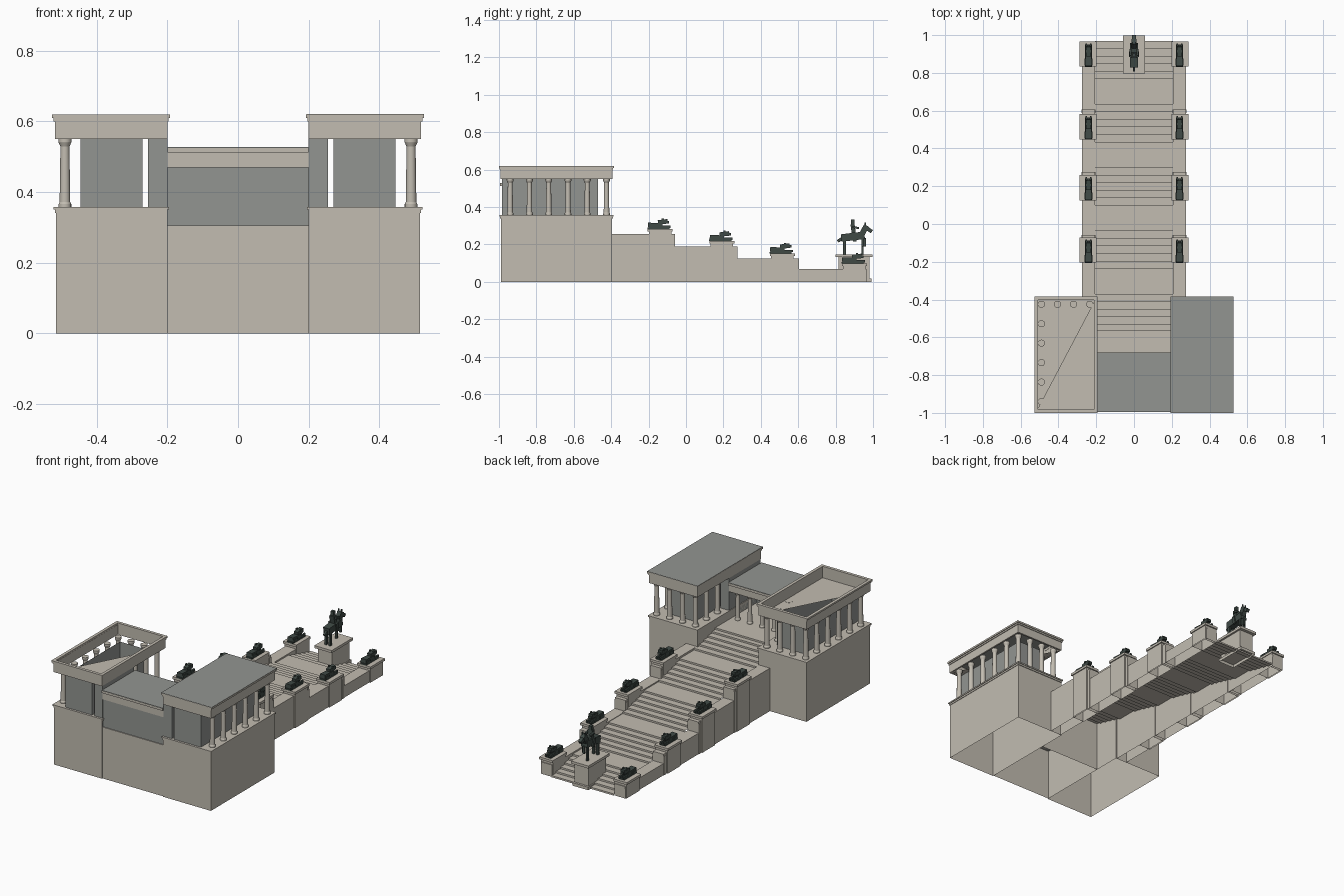
import bpy, bmesh, math
from mathutils import Vector, Matrix

cube = bpy.data.objects.get("Cube")
if cube:
    bpy.data.objects.remove(cube, do_unlink=True)


def material(name, rgb):
    m = bpy.data.materials.new(name)
    m.use_nodes = True
    m.diffuse_color = (*rgb, 1)
    m.node_tree.nodes["Principled BSDF"].inputs["Base Color"].default_value = (*rgb, 1)
    return m


STONE = material("pale stone", (.54, .505, .44))
GREY = material("grey stone", (.29, .30, .285))
BRONZE = material("dark bronze", (.05, .068, .06))


def finish(name, bm, mats):
    bmesh.ops.recalc_face_normals(bm, faces=bm.faces)
    me = bpy.data.meshes.new(name)
    bm.to_mesh(me)
    bm.free()
    for m in mats:
        me.materials.append(m)
    ob = bpy.data.objects.new(name, me)
    bpy.context.collection.objects.link(ob)
    return ob


def add_box(bm, x, y, z, tilt=0, skip=""):
    """Box from ranges; skip drops its top (t) or bottom (b) face."""
    size = Vector((x[1] - x[0], y[1] - y[0], z[1] - z[0]))
    mid = Vector((sum(x), sum(y), sum(z))) / 2
    mat = Matrix.Translation(mid) @ Matrix.Rotation(tilt, 4, "X") @ Matrix.Diagonal((*size, 1))
    verts = bmesh.ops.create_cube(bm, size=1, matrix=mat)["verts"]
    faces = {f for v in verts for f in v.link_faces}
    for f in faces:
        f.normal_update()
    drop = [f for f in faces if ("t" in skip and f.normal.z > .9) or ("b" in skip and f.normal.z < -.9)]
    bmesh.ops.delete(bm, geom=drop, context="FACES")


def box(name, x, y, z, mat=STONE, skip=""):
    bm = bmesh.new()
    add_box(bm, sorted(x), y, z, skip=skip)
    return finish(name, bm, [mat])


def side(s, a, b):
    return sorted((s * a, s * b))


def frame(name, x, y, z, t):
    """Hollow rectangular ring of wall thickness t."""
    bm = bmesh.new()
    add_box(bm, x, (y[0], y[0] + t), z)
    add_box(bm, x, (y[1] - t, y[1]), z)
    for a in (x[0], x[1] - t):
        add_box(bm, (a, a + t), (y[0] + t, y[1] - t), z)
    return finish(name, bm, [STONE])


def column(name, x, y, z0, z1, r):
    """Tapered shaft with a moulded foot and capital."""
    h = z1 - z0
    profile = [(1.2, 0), (1.2, .04), (1, .07), (.85, .88), (1.15, .93), (1.25, .95), (1.25, 1)]
    bm = bmesh.new()
    rings = [[bm.verts.new((x + r * k * math.cos(i * math.tau / 16), y + r * k * math.sin(i * math.tau / 16), z0 + h * t))
              for i in range(16)] for k, t in profile]
    for a, b in zip(rings, rings[1:]):
        for i in range(16):
            bm.faces.new((a[i], a[i - 1], b[i - 1], b[i]))
    bm.faces.new(rings[0])
    bm.faces.new(rings[-1])
    ob = finish(name, bm, [STONE])
    for p in ob.data.polygons:
        p.use_smooth = len(p.vertices) == 4
    for e in ob.data.edges:
        a, b = (ob.data.vertices[i].co.z for i in e.vertices)
        e.use_edge_sharp = abs(a - b) < .0001


# Side pavilions
for s, tag in ((1, "left"), (-1, "right")):
    box(tag + "_podium", side(s, .2, .515), (-.99, -.395), (0, .34), skip="b")
    box(tag + "_podium_lip", side(s, .199, .518), (-.994, -.391), (.34, .35))
    box(tag + "_podium_ledge", side(s, .196, .522), (-.998, -.387), (.35, .358))
    box(tag + "_chamber_wall", side(s, .27, .446), (-.985, -.47), (.358, .55), GREY, skip="tb")
    box(tag + "_inner_wall", side(s, .2, .255), (-.985, -.69), (.30, .55), GREY)
    spots = [(.49, -.94 + .103 * i) for i in range(6)]
    spots += [(x, -.425) for x in (.405, .32, .235)]
    spots += [(.235, y) for y in (-.528, -.631)]
    for i, (x, y) in enumerate(spots):
        column(f"{tag}_column_{i + 1}", s * x, y, .358, .552, .015)
    frame(tag + "_entablature", side(s, .2, .518), (-.992, -.393), (.55, .60), .01)
    frame(tag + "_cornice_lower", side(s, .197, .522), (-.996, -.389), (.60, .609), .014)
    frame(tag + "_cornice_upper", side(s, .193, .527), (-1, -.385), (.609, .619), .018)
    # Three-cornered ceiling panel
    bm = bmesh.new()
    bm.faces.new([bm.verts.new((s * x, y, .551)) for x, y in ((.202, -.395), (.202, -.99), (.516, -.99))])
    finish(tag + "_ceiling_panel", bm, [STONE])
box("left_roof", (.194, .526), (-.999, -.386), (.614, .6205), GREY)

# Central block and portico
box("central_podium", (-.2, .2), (-.985, -.56), (0, .305), skip="b")
box("portico_wall", (-.2, .2), (-.98, -.95), (.305, .47), GREY)
box("portico_beam", (-.2, .2), (-.985, -.69), (.47, .512))
box("portico_cornice", (-.2, .2), (-.995, -.68), (.512, .525))
box("portico_roof", (-.199, .199), (-.994, -.681), (.523, .5275), GREY)
for i in range(5):
    column(f"portico_column_{i + 1}", -.16 + .08 * i, -.715, .305, .472, .013)

# Staircase: five flights with landings, open underneath
STEPS, RISE, RUN = 6, .061, .2
path = [(-.57, 5 * RISE)]
for k in range(5):
    y, z = -.57 + .335 * k, (5 - k) * RISE
    for i in range(STEPS):
        yy = y + RUN * i / (STEPS - 1)
        path += [(yy, z - RISE * i / STEPS), (yy, z - RISE * (i + 1) / STEPS)]
bm = bmesh.new()
rows = [[bm.verts.new((x, y, max(z, 0))) for x in (-.206, .206)] for y, z in path]
for a, b in zip(rows, rows[1:]):
    if (a[0].co - b[0].co).length > .0001:
        bm.faces.new((a[0], a[1], b[1], b[0]))
finish("staircase", bm, [STONE])


# Reclining beast, facing the foot of the stairs
def beast(name, x, y, z):
    bm = bmesh.new()
    add_box(bm, (x - .018, x + .018), (y - .068, y + .05), (z, z + .008))
    add_box(bm, (x - .017, x + .017), (y - .065, y + .012), (z + .008, z + .032), -.05)
    add_box(bm, (x - .013, x + .013), (y - .012, y + .04), (z + .026, z + .05), .12)
    add_box(bm, (x - .009, x + .009), (y + .03, y + .048), (z + .03, z + .043))
    for d in (-.012, .012):
        add_box(bm, (x + d - .005, x + d + .005), (y, y + .056), (z + .006, z + .018))
        add_box(bm, (x + d - .004, x + d + .004), (y + .008, y + .02), (z + .046, z + .056))
        add_box(bm, (x + d * 1.4 - .005, x + d * 1.4 + .005), (y - .062, y - .025), (z + .006, z + .022))
    finish(name, bm, [BRONZE])


# Stepped side walls with pedestals
walls = [(-.395, -.058, .255), (-.058, .275, .19), (.275, .605, .125), (.605, .965, .07)]
for s, tag in ((1, "left"), (-1, "right")):
    for i, (y0, y1, z) in enumerate(walls):
        n = f"{tag}_{i + 1}"
        py = (-.138, .192, .515, .9)[i]
        box("stair_wall_" + n, side(s, .206, .275), (y0, y1), (0, z), skip="b")
        box("stair_wall_end_" + n, side(s, .204, .278), (y1 - .018, y1), (0, z - .012), skip="b")
        box("pedestal_" + n, side(s, .203, .282), (py - .06, py + .06), (0, z + .014), skip="b")
        box("pedestal_cap_" + n, side(s, .199, .288), (py - .067, py + .067), (z + .014, z + .028))
        beast("beast_" + n, s * .241, py, z + .028)

# Rider's pedestal
box("rider_plinth", (-.052, .052), (.805, .993), (0, .018), skip="b")
box("rider_pedestal", (-.046, .046), (.815, .98), (.018, .132))
box("rider_pedestal_cap", (-.057, .057), (.798, .998), (.132, .147))

# Horse and rider
bm = bmesh.new()
add_box(bm, (-.02, .02), (.83, .955), (.222, .262), .12)
add_box(bm, (-.013, .013), (.935, .965), (.24, .305), -.5)
add_box(bm, (-.010, .010), (.95, .998), (.272, .292), -.6)
add_box(bm, (-.006, .006), (.808, .842), (.218, .234), .6)
for d in (-.013, .013):
    add_box(bm, (d - .006, d + .006), (.84, .855), (.147, .235))
    add_box(bm, (d - .006, d + .006), (.938, .95), (.147, .235) if d < 0 else (.19, .24))
    add_box(bm, (d * 1.7 - .005, d * 1.7 + .005), (.89, .908), (.215, .265), .2)
    add_box(bm, (d * 1.4 - .005, d * 1.4 + .005), (.89, .925), (.285, .296), -.2)
    add_box(bm, (d * .7 - .003, d * .7 + .003), (.955, .963), (.3, .318))
add_box(bm, (-.006, .006), (.95, .962), (.19, .235))
add_box(bm, (-.015, .015), (.883, .905), (.255, .308), .15)
add_box(bm, (-.009, .009), (.883, .902), (.308, .333))
finish("horse_and_rider", bm, [BRONZE])
